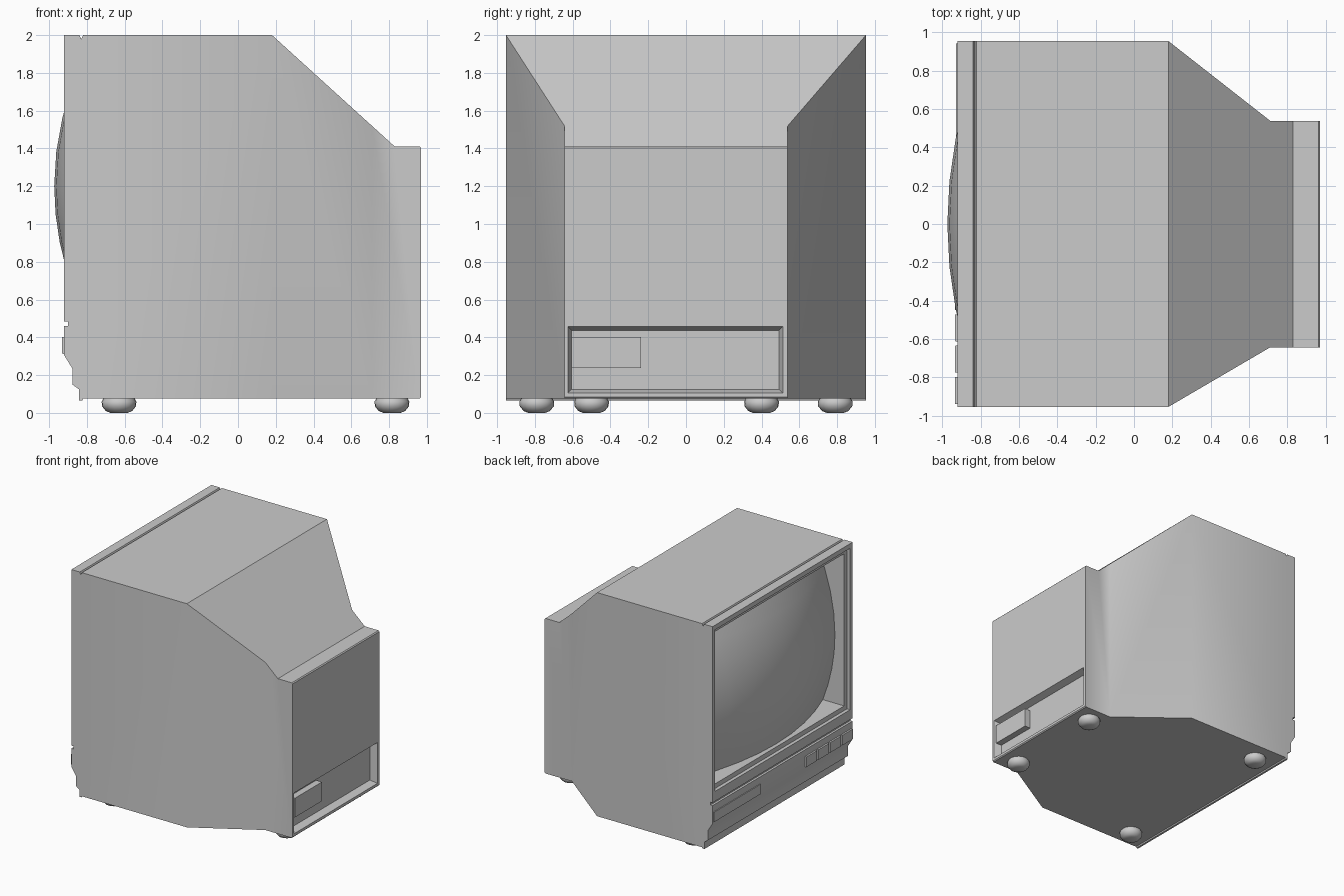
import bpy, bmesh, math

if "Cube" in bpy.data.objects:
    bpy.data.objects.remove(bpy.data.objects["Cube"])


def make(name, verts, faces, smooth=None):
    me = bpy.data.meshes.new(name)
    me.from_pydata(verts, [], faces)
    bm = bmesh.new()
    bm.from_mesh(me)
    bmesh.ops.recalc_face_normals(bm, faces=bm.faces)
    bm.to_mesh(me)
    bm.free()
    ob = bpy.data.objects.new(name, me)
    bpy.context.collection.objects.link(ob)
    if smooth:
        shade(ob, smooth)
    return ob


def shade(ob, deg):
    bpy.ops.object.select_all(action='DESELECT')
    ob.select_set(True)
    bpy.context.view_layer.objects.active = ob
    bpy.ops.object.shade_smooth_by_angle(angle=math.radians(deg))


def prism(name, pts, lo, hi, place):
    """Extrude a 2D outline from lo to hi along the axis chosen by place."""
    n = len(pts)
    verts = [place(a, b, t) for t in (lo, hi) for a, b in pts]
    faces = [tuple(range(n)), tuple(range(n, 2 * n))]
    faces += [(i, (i + 1) % n, n + (i + 1) % n, n + i) for i in range(n)]
    return make(name, verts, faces)


def block(name, x0, x1, rect, inset=0.0):
    """Box along x from rect (y0, y1, z0, z1); the x1 end may be inset."""
    y0, y1, z0, z1 = rect
    verts = []
    for x, d in ((x0, 0), (x1, inset)):
        verts += [(x, y0 + d, z0 + d), (x, y1 - d, z0 + d),
                  (x, y1 - d, z1 - d), (x, y0 + d, z1 - d)]
    return make(name, verts, [(0, 1, 2, 3), (4, 5, 6, 7), (0, 1, 5, 4),
                              (1, 2, 6, 5), (2, 3, 7, 6), (3, 0, 4, 7)])


def boolean(ob, tool, op):
    m = ob.modifiers.new("cut", 'BOOLEAN')
    m.object, m.operation, m.solver = tool, op, 'EXACT'
    bpy.context.view_layer.objects.active = ob
    bpy.ops.object.modifier_apply(modifier=m.name)
    bpy.data.objects.remove(tool)


# Casing: side outline intersected with plan outline
side = [(-0.92, 2), (-0.84, 2), (-0.83, 1.98), (-0.82, 2), (0.18, 2),
        (0.83, 1.41), (0.962, 1.41), (0.97, 1.402), (0.97, 0.083), (0.962, 0.075),
        (-0.82, 0.075), (-0.825, 0.065), (-0.842, 0.065), (-0.842, 0.125),
        (-0.877, 0.15), (-0.877, 0.235), (-0.92, 0.305)]
plan = [(-1.1, -0.953), (0.18, -0.953), (0.71, -0.643), (1.1, -0.643),
        (1.1, 0.538), (0.71, 0.538), (0.18, 0.953), (-1.1, 0.953)]
casing = prism("casing", side, -1.1, 1.1, lambda a, b, t: (a, t, b))
boolean(casing, prism("plan_cutter", plan, -0.5, 2.5, lambda a, b, t: (a, b, t)), 'INTERSECT')

# Stepped screen opening, trim groove and rear connector recess
boolean(casing, block("step_cutter", -1.1, -0.89, (-0.92, 0.92, 0.57, 1.96)), 'DIFFERENCE')
boolean(casing, block("screen_cutter", -1.1, -0.55, (-0.88, 0.88, 0.61, 1.92)), 'DIFFERENCE')
boolean(casing, block("groove_cutter", -1.1, -0.90, (-1.1, 1.1, 0.46, 0.485)), 'DIFFERENCE')
boolean(casing, block("recess_cutter", 0.971, 0.91, (-0.625, 0.513, 0.105, 0.457), 0.02), 'DIFFERENCE')
shade(casing, 40)

# Bulging picture tube
N = 8
verts, faces = [], []
for i in range(N + 1):
    for j in range(N + 1):
        y = -0.885 + 1.77 * i / N
        z = 1.2 + (j - N / 2) / (N / 2) * (0.725 if j > N / 2 else 0.595)
        verts.append((-0.973 + 0.22 * y * y + 0.33 * (z - 1.2) ** 2, y, z))
for i in range(N):
    for j in range(N):
        k = i * (N + 1) + j
        faces.append((k, k + N + 1, k + N + 2, k + 1))
screen = make("screen", verts, faces, 40)
if sum(p.normal.x for p in screen.data.polygons) > 0:
    screen.data.flip_normals()

# Control door and four push buttons under the screen
block("control_door", -0.90, -0.927, (0.31, 0.94, 0.315, 0.40))
for i in range(4):
    y = -0.305 - 0.163 * i
    block(f"button_{i + 1}", -0.90, -0.933, (y - 0.147, y, 0.31, 0.405), 0.004)

# Rear connector block
block("rear_connector", 0.90, 0.965, (-0.605, -0.237, 0.237, 0.402))

# Rounded feet
ring = [(0.078, 0.085), (0.092, 0.06), (0.09, 0.035), (0.07, 0.01), (0.045, 0.0)]
S = 20
for idx, (fx, fy) in enumerate([(-0.63, -0.79), (-0.63, 0.79), (0.815, -0.5), (0.815, 0.4)]):
    verts = [(fx + r * math.cos(2 * math.pi * s / S), fy + r * math.sin(2 * math.pi * s / S), z)
             for r, z in ring for s in range(S)]
    faces = [(k * S + s, k * S + (s + 1) % S, (k + 1) * S + (s + 1) % S, (k + 1) * S + s)
             for k in range(len(ring) - 1) for s in range(S)]
    faces += [tuple(range(S)), tuple(range((len(ring) - 1) * S, len(ring) * S))]
    make(f"foot_{idx + 1}", verts, faces, 50)
